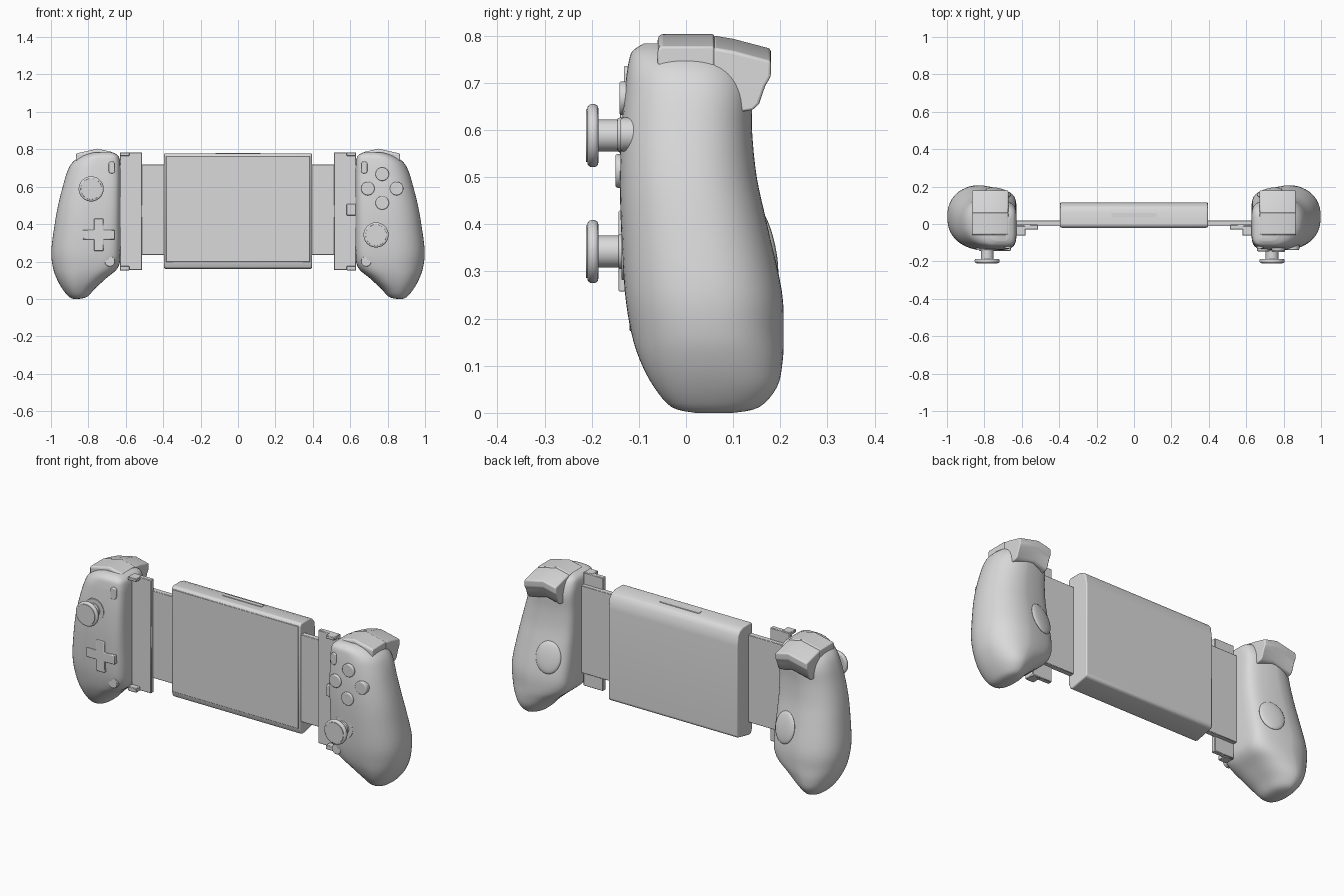
import bpy, bmesh, math
from mathutils import Vector
from mathutils.bvhtree import BVHTree

if "Cube" in bpy.data.objects:
    bpy.data.objects.remove(bpy.data.objects["Cube"])

grey = bpy.data.materials.new("light grey plastic")
grey.use_nodes = True
grey.diffuse_color = (0.7, 0.7, 0.7, 1)
grey.node_tree.nodes["Principled BSDF"].inputs["Base Color"].default_value = (0.7, 0.7, 0.7, 1)


def finish(name, bm, bevel=0, segments=3, angle=35):
    bmesh.ops.recalc_face_normals(bm, faces=bm.faces)
    mesh = bpy.data.meshes.new(name)
    bm.to_mesh(mesh)
    bm.free()
    mesh.materials.append(grey)
    ob = bpy.data.objects.new(name, mesh)
    bpy.context.collection.objects.link(ob)
    if bevel:
        mod = ob.modifiers.new("bevel", "BEVEL")
        mod.width, mod.segments = bevel, segments
        mod.limit_method, mod.angle_limit = "ANGLE", math.radians(30)
    bpy.ops.object.select_all(action="DESELECT")
    ob.select_set(True)
    bpy.context.view_layer.objects.active = ob
    bpy.ops.object.shade_smooth_by_angle(angle=math.radians(angle))
    return ob


def skin(bm, rings):
    """Join rings of vertices into a closed tube."""
    for a, b in zip(rings, rings[1:]):
        for i in range(len(a)):
            j = (i + 1) % len(a)
            bm.faces.new((a[i], a[j], b[j], b[i]))
    bm.faces.new(rings[0])
    bm.faces.new(rings[-1])


def prism(name, outline, axis, stations, bevel=0, segments=3, drop=None):
    """Extrude an outline, (x, z) along y or (y, z) along x; drop lowers each station."""
    bm = bmesh.new()
    rings = []
    for k, d in enumerate(stations):
        fall = drop[k] if drop else 0
        rings.append([bm.verts.new((a, d, b - fall) if axis == "y" else (d, a, b - fall))
                      for a, b in outline])
    skin(bm, rings)
    return finish(name, bm, bevel, segments)


def rect(a, b, c, d):
    return [(a, c), (b, c), (b, d), (a, d)]


def circle(x, z, r, stretch=0, n=32):
    """Circle outline, pulled into a pill when stretch is set."""
    out = []
    for i in range(n):
        t = math.tau * (i + 0.5) / n
        s = math.sin(t)
        out.append((x + r * math.cos(t), z + r * s + math.copysign(stretch, s)))
    return out


# Grip sections: height, inner x, outer x, front y, back y
SECTIONS = [
    (0.0, 0.85, 0.88, 0.02, 0.10),
    (0.012, 0.805, 0.905, -0.03, 0.155),
    (0.055, 0.765, 0.94, -0.068, 0.193),
    (0.11, 0.705, 0.97, -0.097, 0.205),
    (0.17, 0.64, 0.99, -0.116, 0.207),
    (0.26, 0.628, 0.998, -0.13, 0.203),
    (0.40, 0.628, 0.98, -0.138, 0.172),
    (0.50, 0.628, 0.962, -0.14, 0.15),
    (0.60, 0.628, 0.937, -0.137, 0.14),
    (0.68, 0.628, 0.913, -0.13, 0.14),
    (0.73, 0.63, 0.885, -0.124, 0.125),
    (0.765, 0.64, 0.835, -0.115, 0.10),
    (0.783, 0.67, 0.78, -0.09, 0.06),
]


def smooth_sections(steps=4):
    rows = [Vector(r) for r in SECTIONS]
    last = len(rows) - 1
    for i in range(last):
        p0, p1, p2, p3 = (rows[min(max(k, 0), last)] for k in range(i - 1, i + 3))
        for s in range(steps):
            t = s / steps
            yield (p1 * 2 + (p2 - p0) * t + (p0 * 2 - p1 * 5 + p2 * 4 - p3) * t * t
                   + (p1 * 3 - p0 - p2 * 3 + p3) * t ** 3) / 2
    yield rows[-1]


def power(v, p):
    return math.copysign(abs(v) ** p, v)


def grip(name, side, n=56):
    bm = bmesh.new()
    rings = []
    for z, xin, xout, yf, yb in smooth_sections():
        ring = []
        # Flat inner wall, becoming round near the foot
        inner = 0.85 - 0.47 * min(max(z, 0) / 0.22, 1)
        for i in range(n):
            t = math.tau * i / n
            c, s = math.cos(t), math.sin(t)
            p = 0.88 if c > 0 else inner
            u, v = power(c, p), power(s, p)
            if v > 0:
                v *= 1 - 0.2 * max(0, -u)
            ring.append(bm.verts.new((side * ((xin + xout) / 2 + u * (xout - xin) / 2),
                                      (yf + yb) / 2 + v * (yb - yf) / 2, z)))
        rings.append(ring)
    skin(bm, rings)
    bm.normal_update()
    tree = BVHTree.FromBMesh(bm)
    finish(name, bm, angle=60)
    return tree


def face_part(name, tree, outline, height, bevel=0.006):
    """Button raised from the front of a grip."""
    xs, zs = zip(*outline)
    x, z = (min(xs) + max(xs)) / 2, (min(zs) + max(zs)) / 2
    y = tree.ray_cast(Vector((x, -1, z)), Vector((0, 1, 0)))[0].y
    return prism(name, outline, "y", (y - height, y + 0.03), bevel)


def thumbstick(name, tree, x, z):
    face_part(name + "_socket", tree, circle(x, z, 0.06), 0.002, 0.001)
    prism(name + "_collar", circle(x, z, 0.037), "y", (-0.143, -0.11), 0.004)
    prism(name + "_stem", circle(x, z, 0.034), "y", (-0.19, -0.11))
    prism(name + "_cap", circle(x, z, 0.067, n=40), "y", (-0.209, -0.186), 0.009, 4)
    prism(name + "_cap_pad", circle(x, z, 0.056, n=40), "y", (-0.212, -0.2), 0.001)


BUMPER = [(-0.06, 0.752), (-0.06, 0.795), (-0.054, 0.803), (0.06, 0.803), (0.06, 0.73), (0.0, 0.75)]
TRIGGER = [(0.058, 0.72), (0.058, 0.80), (0.10, 0.793), (0.18, 0.772), (0.18, 0.738),
           (0.168, 0.718), (0.155, 0.68), (0.142, 0.667), (0.11, 0.662), (0.09, 0.69)]
DROP = (0.018, 0, 0.026)

trees = {}
for label, s in (("left", 1), ("right", -1)):
    tree = trees[label] = grip(label + "_grip", s)

    # Shoulder controls, highest a little inside their middle
    across = [s * x for x in (0.672, 0.75, 0.866)]
    prism(label + "_bumper", BUMPER, "x", across, 0.006, drop=DROP)
    prism(label + "_trigger", TRIGGER, "x", across, 0.006, drop=DROP)

    # Rear button, laid along the back surface
    hit, normal = tree.ray_cast(Vector((s * 0.725, 1, 0.352)), Vector((0, -1, 0)))[:2]
    bm = bmesh.new()
    bmesh.ops.create_uvsphere(bm, u_segments=32, v_segments=16, radius=1)
    bmesh.ops.scale(bm, vec=(0.068, 0.086, 0.016), verts=bm.verts)
    pad = finish(label + "_rear_button", bm)
    pad.location = hit
    if normal.y < 0:
        normal = -normal
    pad.rotation_euler = normal.to_track_quat("Z", "Y").to_euler()

    # Sliding rail behind, clamp bracket with lips in front
    def bar(name, x0, x1, z0, z1, y0, y1, bevel=0.003):
        prism(label + name, rect(*sorted((s * x0, s * x1)), z0, z1), "y", (y0, y1), bevel, 1)

    bar("_rail", 0.35, 0.64, 0.235, 0.718, -0.012, 0.018, 0.002)
    bar("_bracket", 0.512, 0.632, 0.155, 0.782, -0.03, -0.004)
    bar("_lower_lip", 0.58, 0.632, 0.152, 0.176, -0.062, -0.01)
    bar("_upper_lip", 0.58, 0.632, 0.765, 0.783, -0.062, -0.01)

    # Small system buttons
    face_part(label + "_menu_button", tree, circle(s * 0.675, 0.703, 0.017, 0.016), 0.007, 0.004)
    face_part(label + "_round_button", tree, circle(s * 0.685, 0.2, 0.027), 0.005, 0.003)

thumbstick("right_thumbstick", trees["right"], -0.785, 0.588)
thumbstick("left_thumbstick", trees["left"], 0.738, 0.342)

# Four action buttons
for place, dx, dz in (("top", 0, 1), ("bottom", 0, -1), ("inner", -1, 0), ("outer", 1, 0)):
    face_part(place + "_action_button", trees["left"],
              circle(0.771 + dx * 0.077, 0.59 + dz * 0.077, 0.036), 0.01, 0.005)

# Cross-shaped direction pad
w, r = 0.025, 0.086
cross = [(w, r), (w, w), (r, w), (r, -w), (w, -w), (w, -r),
         (-w, -r), (-w, -w), (-r, -w), (-r, w), (-w, w), (-w, r)]
face_part("direction_pad", trees["right"], [(a - 0.744, b + 0.343) for a, b in cross], 0.008, 0.004)

# Connector plug beside the left grip
prism("connector_plug", rect(0.58, 0.64, 0.447, 0.507), "y", (-0.062, 0), 0.004, 2)

# Central body: rolled upper back, underside rising slightly towards the back
BODY = [(-0.02, 0.195), (-0.02, 0.765), (-0.008, 0.778), (0.06, 0.778), (0.09, 0.768),
        (0.108, 0.745), (0.116, 0.69), (0.116, 0.192), (0.108, 0.182), (0.01, 0.161),
        (-0.008, 0.165)]
prism("central_body", BODY, "x", (-0.395, 0.395), 0.008, 3)
prism("front_panel", rect(-0.385, 0.385, 0.197, 0.764), "y", (-0.022, 0), 0.002, 1)
prism("top_vent", rect(-0.12, 0.12, 0.77, 0.781), "y", (0.035, 0.06), 0.001, 1)
